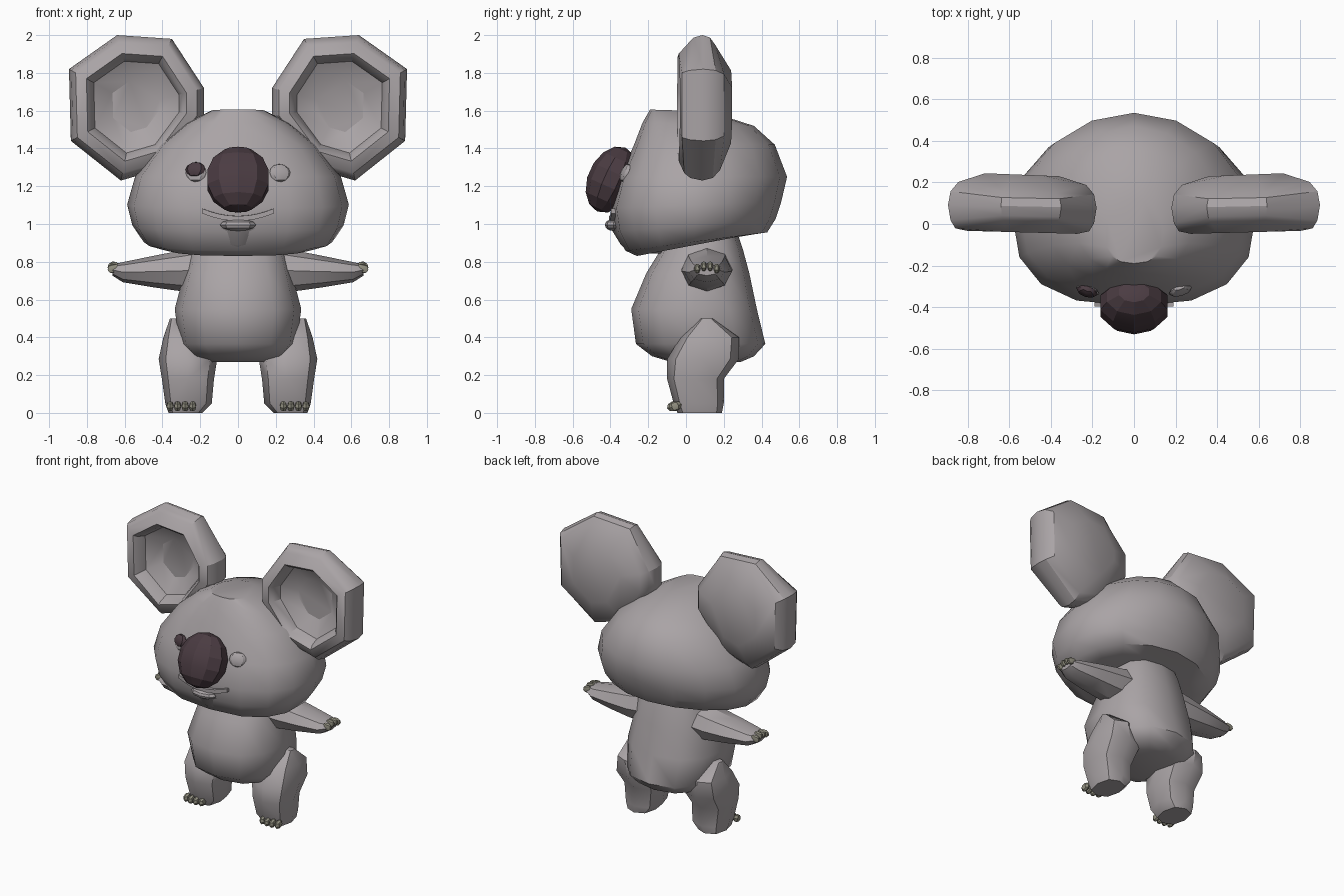
import bpy, bmesh, math
from mathutils import Vector, Matrix, Euler
from mathutils.bvhtree import BVHTree

if "Cube" in bpy.data.objects:
    bpy.data.objects.remove(bpy.data.objects["Cube"])


def material(name, rgb):
    m = bpy.data.materials.new(name)
    m.diffuse_color = (*rgb, 1)
    m.use_nodes = True
    m.node_tree.nodes["Principled BSDF"].inputs["Base Color"].default_value = m.diffuse_color
    return m


FUR = material("grey_fur", (0.40, 0.37, 0.38))
DARK = material("dark_nose", (0.07, 0.045, 0.055))
CLAW = material("claw", (0.29, 0.28, 0.22))


def finish(name, bm, mat, angle=32):
    bmesh.ops.recalc_face_normals(bm, faces=bm.faces)
    me = bpy.data.meshes.new(name)
    bm.to_mesh(me)
    bm.free()
    me.materials.append(mat)
    ob = bpy.data.objects.new(name, me)
    bpy.context.collection.objects.link(ob)
    bpy.ops.object.select_all(action='DESELECT')
    ob.select_set(True)
    bpy.context.view_layer.objects.active = ob
    bpy.ops.object.shade_smooth_by_angle(angle=math.radians(angle))
    return ob


def loft(name, rings, mat, side=1, angle=32):
    """Skin a stack of equal-length point rings and cap both ends."""
    bm = bmesh.new()
    rows = [[bm.verts.new((side * x, y, z)) for x, y, z in r] for r in rings]
    for a, b in zip(rows, rows[1:]):
        for i in range(len(a)):
            j = (i + 1) % len(a)
            bm.faces.new((a[i], a[j], b[j], b[i]))
    bm.faces.new(rows[0])
    bm.faces.new(rows[-1])
    return finish(name, bm, mat, angle)


def power(v, n):
    return math.copysign(abs(v) ** (2 / n), v)


def ring(z, hw, yf, yb, cx=0.0, slope=0.0, n=2.2, n_back=None, sides=14, yc=None):
    """Horizontal rounded section from yf to yb, tilted by slope."""
    yc = (yf + yb) / 2 if yc is None else yc
    pts = []
    for i in range(sides):
        t = 2 * math.pi * i / sides
        e = n_back if n_back and math.cos(t) > 0 else n
        s, c = power(math.sin(t), e), power(math.cos(t), e)
        y = yc + c * ((yc - yf) if c < 0 else (yb - yc))
        pts.append((cx + hw * s, y, z + slope * y))
    return pts


def blob(name, loc, size, mat, rot=(0, 0, 0), seg=8, rings=6, angle=32):
    bm = bmesh.new()
    bmesh.ops.create_uvsphere(bm, u_segments=seg, v_segments=rings, radius=1)
    m = Matrix.Translation(loc) @ Euler(rot).to_matrix().to_4x4() @ Matrix.Diagonal((*size, 1))
    bmesh.ops.transform(bm, matrix=m, verts=bm.verts)
    return finish(name, bm, mat, angle)


# Head: wide cheeks, sloping jaw underside, domed crown
head_spec = [  # z, half width, front y, back y, slope, y of widest point
    (0.88, 0.41, -0.26, 0.30, 0.19, 0.03), (0.90, 0.50, -0.32, 0.43, 0.13, 0.04),
    (0.99, 0.56, -0.375, 0.475, 0.08, 0.05), (1.10, 0.587, -0.395, 0.505, 0.04, 0.05),
    (1.25, 0.545, -0.35, 0.535, 0.0, 0.05), (1.42, 0.42, -0.275, 0.47, 0.0, 0.05),
    (1.53, 0.28, -0.23, 0.36, -0.03, 0.03), (1.60, 0.14, -0.19, 0.12, -0.03, -0.04)]
head = loft("head", [ring(z, w, f, b, slope=s, n=2.55, n_back=1.95, yc=c, sides=16)
                     for z, w, f, b, s, c in head_spec], FUR, angle=46)
bm = bmesh.new()
bm.from_mesh(head.data)
tree = BVHTree.FromBMesh(bm)
bm.free()


def face_y(x, z):
    return tree.ray_cast(Vector((x, -2, z)), Vector((0, 1, 0)))[0].y


# Nose: large tilted faceted ball
blob("nose", (0, -0.395, 1.235), (0.175, 0.125, 0.185), DARK, (-0.42, 0, 0), 10, 7, 20)

# Eyes: a lid disc on both sides, a dark eye on one side
for side, label in ((-1, "right"), (1, "left")):
    x = 0.223 * side
    blob(label + "_eyelid", (x, face_y(x, 1.27), 1.27), (0.058, 0.022, 0.05), FUR,
         (-0.35, 0, 0.3 * side))
blob("right_eye", (-0.226, face_y(-0.226, 1.288) - 0.012, 1.288), (0.054, 0.026, 0.042),
     DARK, (-0.35, 0, -0.3))

# Mouth: curved upper lip strip, lower lip and chin
lip = []
for i in range(9):
    x = -0.19 + 0.38 * i / 8
    z = 1.03 + 0.04 * (x / 0.19) ** 2
    y = face_y(x, z)
    lip.append([(x, y - 0.022, z + 0.012), (x, y - 0.022, z - 0.014),
                (x, y + 0.03, z - 0.014), (x, y + 0.03, z + 0.014)])
loft("upper_lip", lip, FUR)
blob("lower_lip", (0, -0.385, 0.995), (0.095, 0.045, 0.032), FUR)
loft("chin", [ring(0.845, 0.08, -0.29, -0.1, sides=8), ring(0.89, 0.15, -0.345, -0.1, sides=8),
              ring(0.98, 0.17, -0.40, -0.1, sides=8)], FUR, angle=45)

# Body: pear-shaped belly with low rump
body_spec = [(0.27, 0.17, -0.08, 0.29), (0.30, 0.255, -0.18, 0.36), (0.365, 0.31, -0.265, 0.42),
             (0.55, 0.335, -0.29, 0.375), (0.74, 0.285, -0.21, 0.335), (0.87, 0.25, -0.13, 0.30),
             (0.93, 0.22, -0.09, 0.28)]
loft("body", [ring(z, w, f, b, n=2.4, sides=12) for z, w, f, b in body_spec], FUR, angle=50)

# Ear outline in the front plane; each loop is the outline scaled and set at a depth
OUTLINE = [(0.18, 1.57), (0.18, 1.72), (0.35, 1.98), (0.64, 2.0),
           (0.895, 1.82), (0.885, 1.44), (0.62, 1.23), (0.38, 1.30)]
EAR_LOOPS = [(0.35, 0.10), (0.63, 0.04), (0.68, -0.015), (0.74, -0.04), (0.90, -0.028),
             (0.965, 0.01), (1.0, 0.085), (0.965, 0.15), (0.86, 0.195), (0.5, 0.237)]


def ear_loop(scale, depth):
    cx, cz = 0.54, 1.625
    pts = []
    for x, z in OUTLINE:
        thin = 0.62 if z > 1.9 else 0.85 if z < 1.35 else 1.0  # thinner at top and bottom
        d = 0.085 + (depth - 0.085) * (thin if scale > 0.8 else 1)
        pts.append((cx + (x - cx) * scale, d + 0.02 * (x - cx), cz + (z - cz) * scale))
    return pts


ARM = [(0.20, 0.76, 0.135, 0.12), (0.30, 0.752, 0.135, 0.108), (0.45, 0.748, 0.12, 0.083),
       (0.61, 0.745, 0.095, 0.053), (0.665, 0.757, 0.065, 0.03)]  # x, z, half y, half z
LEG = [  # z, centre x, half width, front y, back y
    (0.0, 0.278, 0.09, -0.045, 0.19), (0.05, 0.262, 0.123, -0.065, 0.20),
    (0.18, 0.265, 0.138, -0.10, 0.20), (0.285, 0.265, 0.155, -0.10, 0.28),
    (0.40, 0.285, 0.11, -0.03, 0.28), (0.50, 0.325, 0.035, 0.08, 0.14)]

for side, label in ((-1, "right"), (1, "left")):
    # Ears: dished shells with thick rims
    loft(label + "_ear", [ear_loop(s, d) for s, d in EAR_LOOPS], FUR, side, 30)

    # Arms: tapered, held out sideways
    arm = [[(x, 0.11 + ry * math.cos(math.tau * i / 8), z + rz * math.sin(math.tau * i / 8))
            for i in range(8)] for x, z, ry, rz in ARM]
    loft(label + "_arm", arm, FUR, side)

    # Legs: stubby, with thick thighs
    loft(label + "_leg", [ring(z, w, f, b, cx, n=2.5, sides=8) for z, cx, w, f, b in LEG],
         FUR, side, 45)

    # Claws on hands and feet
    for i in range(4):
        blob(f"{label}_hand_claw_{i + 1}",
             (side * 0.66, 0.06 + 0.034 * i, 0.77 + (0.006 if i in (1, 2) else -0.006)),
             (0.036, 0.018, 0.026), CLAW, (0, 0.25 * side, 0), 6, 4)
        blob(f"{label}_foot_claw_{i + 1}",
             (side * (0.24 + 0.04 * i), -0.058 - (0.008 if i in (1, 2) else 0), 0.035),
             (0.021, 0.036, 0.027), CLAW, (0.3, 0, 0), 6, 4)
